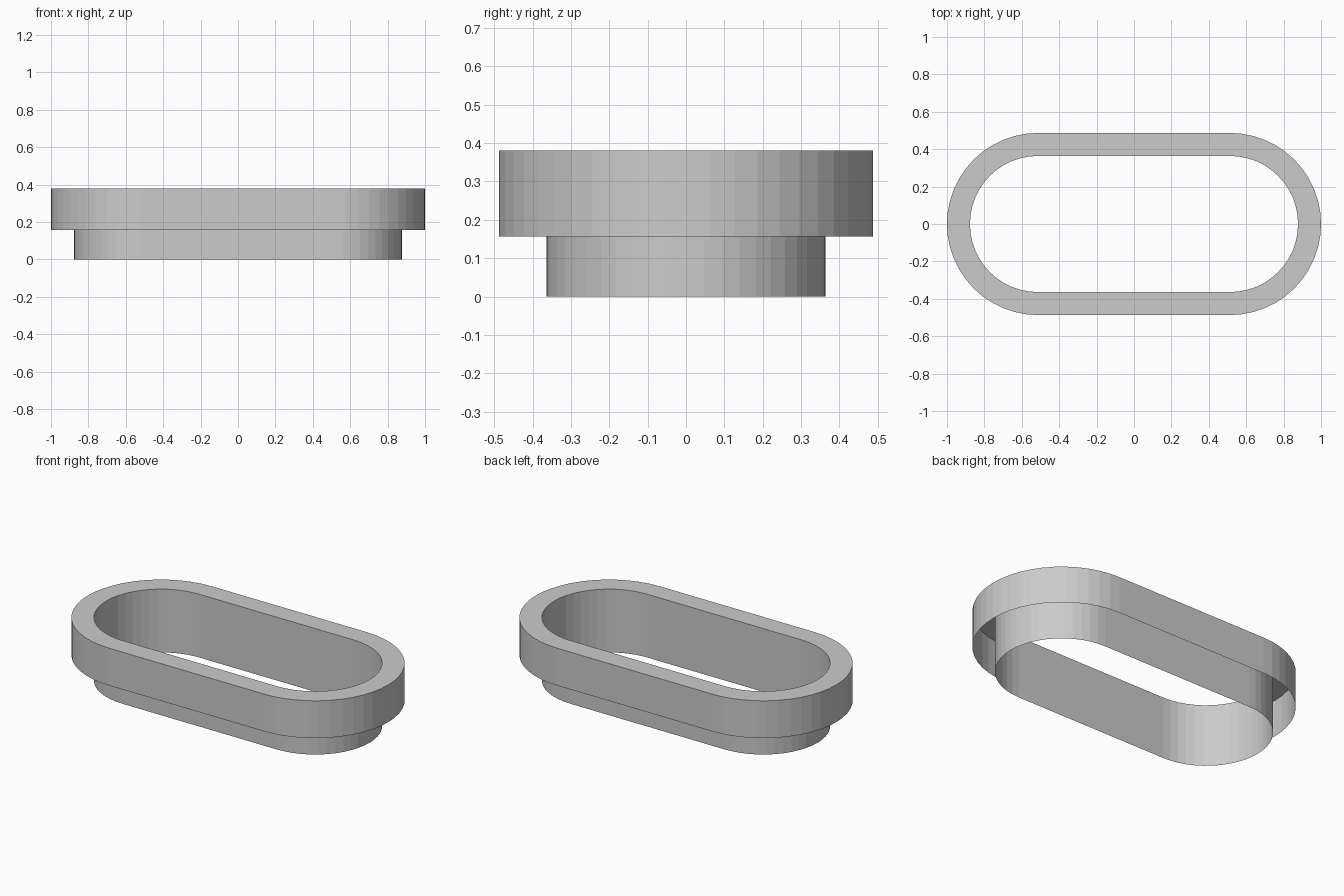
import bpy, bmesh
from math import sin, cos, pi

if "Cube" in bpy.data.objects:
    bpy.data.objects.remove(bpy.data.objects["Cube"])

HALF_STRAIGHT = 0.513   # half length of the straight sides
OUTER_R, INNER_R = 0.487, 0.364
TOP, STEP = 0.38, 0.156
SEGMENTS = 24           # facets per rounded end


def stadium_loop(bm, radius, z):
    """Ring of vertices round a slot-shaped outline."""
    verts = []
    for side, start in ((1, -pi / 2), (-1, pi / 2)):
        for i in range(SEGMENTS + 1):
            a = start + pi * i / SEGMENTS
            verts.append(bm.verts.new((side * HALF_STRAIGHT + radius * cos(a),
                                       radius * sin(a), z)))
    return verts


# Open sheet section: outer skirt, flat rim, then the deeper inner wall
section = [(OUTER_R, STEP), (OUTER_R, TOP), (INNER_R, TOP), (INNER_R, 0.0)]

bm = bmesh.new()
loops = [stadium_loop(bm, r, z) for r, z in section]
for low, high in zip(loops, loops[1:]):
    n = len(low)
    for i in range(n):
        j = (i + 1) % n
        bm.faces.new((low[i], low[j], high[j], high[i]))

mesh = bpy.data.meshes.new("slot_collar")
bm.to_mesh(mesh)
bm.free()
collar = bpy.data.objects.new("slot_collar", mesh)
bpy.context.collection.objects.link(collar)
